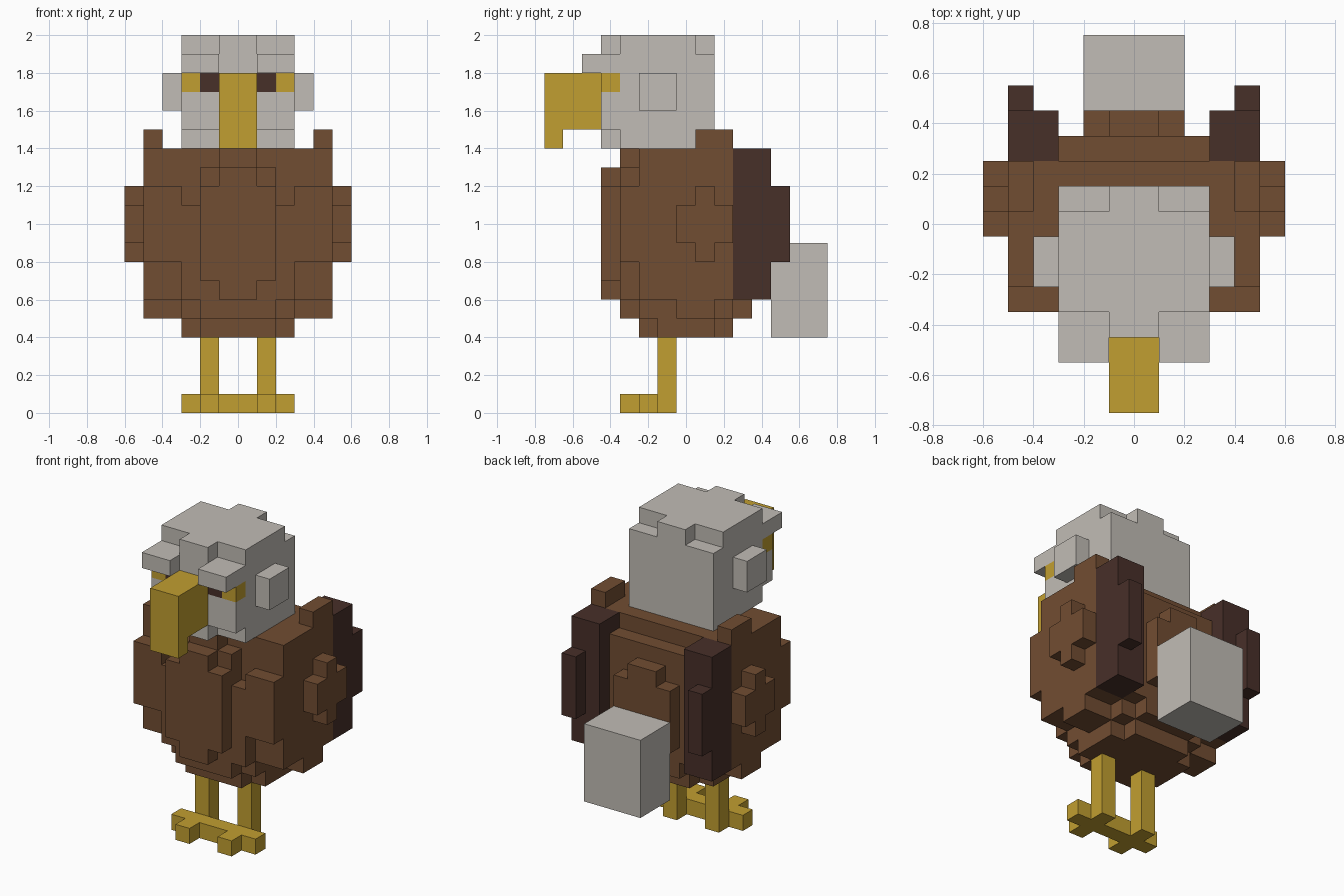
import bpy, bmesh
from mathutils import Vector

if "Cube" in bpy.data.objects:
    bpy.data.objects.remove(bpy.data.objects["Cube"], do_unlink=True)

UNIT = 0.1
Y_SHIFT = 0.05


def make_material(name, rgb):
    mat = bpy.data.materials.new(name)
    mat.use_nodes = True
    color = tuple((c / 255) ** 2.2 for c in rgb) + (1,)
    mat.diffuse_color = color
    mat.node_tree.nodes["Principled BSDF"].inputs["Base Color"].default_value = color
    return mat


brown = make_material("brown feathers", (113, 78, 53))
dark = make_material("dark brown", (73, 51, 45))
white = make_material("pale feathers", (192, 187, 180))
gold = make_material("gold", (192, 157, 52))

AXES = [Vector(v) for v in ((1, 0, 0), (0, 1, 0), (0, 0, 1))]


def blocks(name, mat, *boxes):
    """Mirrored block part from (x0, x1, y0, y1, z0, z1) boxes; outer skin only."""
    cells = set()
    for x0, x1, y0, y1, z0, z1 in boxes:
        for x in range(x0, x1):
            for y in range(y0, y1):
                for z in range(z0, z1):
                    cells |= {(x, y, z), (-1 - x, y, z)}
    bm = bmesh.new()
    verts = {}

    def corner(p):
        key = tuple(round(c) for c in p)
        if key not in verts:
            verts[key] = bm.verts.new((key[0] * UNIT, key[1] * UNIT + Y_SHIFT, key[2] * UNIT))
        return verts[key]

    for cell in sorted(cells):
        base = Vector(cell)
        for i, n in enumerate(AXES):
            u, v = AXES[(i + 1) % 3], AXES[(i + 2) % 3]
            for sign in (1, -1):
                if tuple(int(c) for c in base + n * sign) in cells:
                    continue
                o = base + n if sign > 0 else base
                ring = [o, o + u, o + u + v, o + v]
                bm.faces.new([corner(p) for p in ring[::sign]])
    mesh = bpy.data.meshes.new(name)
    bm.to_mesh(mesh)
    bm.free()
    mesh.materials.append(mat)
    obj = bpy.data.objects.new(name, mesh)
    bpy.context.collection.objects.link(obj)
    return obj


# Rounded body, stepped on chest, back and belly
blocks("body", brown,
       (0, 3, -3, 2, 5, 14), (0, 3, -2, 1, 4, 5), (0, 2, -3, 2, 4, 5),
       (0, 3, -4, -3, 6, 11), (0, 2, -4, -3, 5, 13), (0, 1, -4, -3, 13, 14),
       (0, 2, -5, -4, 7, 12), (0, 1, -5, -4, 6, 13),
       (0, 3, 2, 3, 6, 13), (0, 2, 2, 3, 5, 13),
       (0, 2, 3, 4, 7, 11), (0, 1, 3, 4, 6, 12))

# Wings with shoulder bumps and side tufts
blocks("wings", brown,
       (3, 5, -3, 2, 6, 14), (3, 5, -4, -3, 8, 12), (3, 5, -1, 1, 5, 6),
       (4, 5, 0, 2, 14, 15),
       (5, 6, -1, 2, 9, 11), (5, 6, 0, 1, 8, 12))
blocks("wing_tips", dark, (3, 5, 2, 4, 6, 14), (4, 5, 4, 5, 8, 12))

# Tail
blocks("tail", white, (0, 2, 4, 7, 4, 9))

# Head, brows and ear tufts
blocks("head", white,
       (0, 3, -4, 1, 14, 19), (0, 3, -5, -4, 15, 17), (0, 1, -5, -4, 14, 19),
       (0, 3, -4, 0, 19, 20), (0, 1, -5, 1, 19, 20))
blocks("brows", white, (1, 3, -6, -4, 18, 19))
blocks("ear_tufts", white, (3, 4, -3, -1, 16, 18))

# Eyes
blocks("eye_outer", gold, (2, 3, -5, -4, 17, 18))
blocks("eye_pupil", dark, (1, 2, -5, -4, 17, 18))

# Hooked beak
blocks("beak", gold, (0, 1, -8, -5, 15, 18), (0, 1, -8, -7, 14, 15))

# Legs and feet with front toes
blocks("legs", gold, (1, 2, -2, -1, 0, 4))
blocks("feet", gold, (0, 3, -3, -2, 0, 1), (1, 2, -4, -3, 0, 1))
